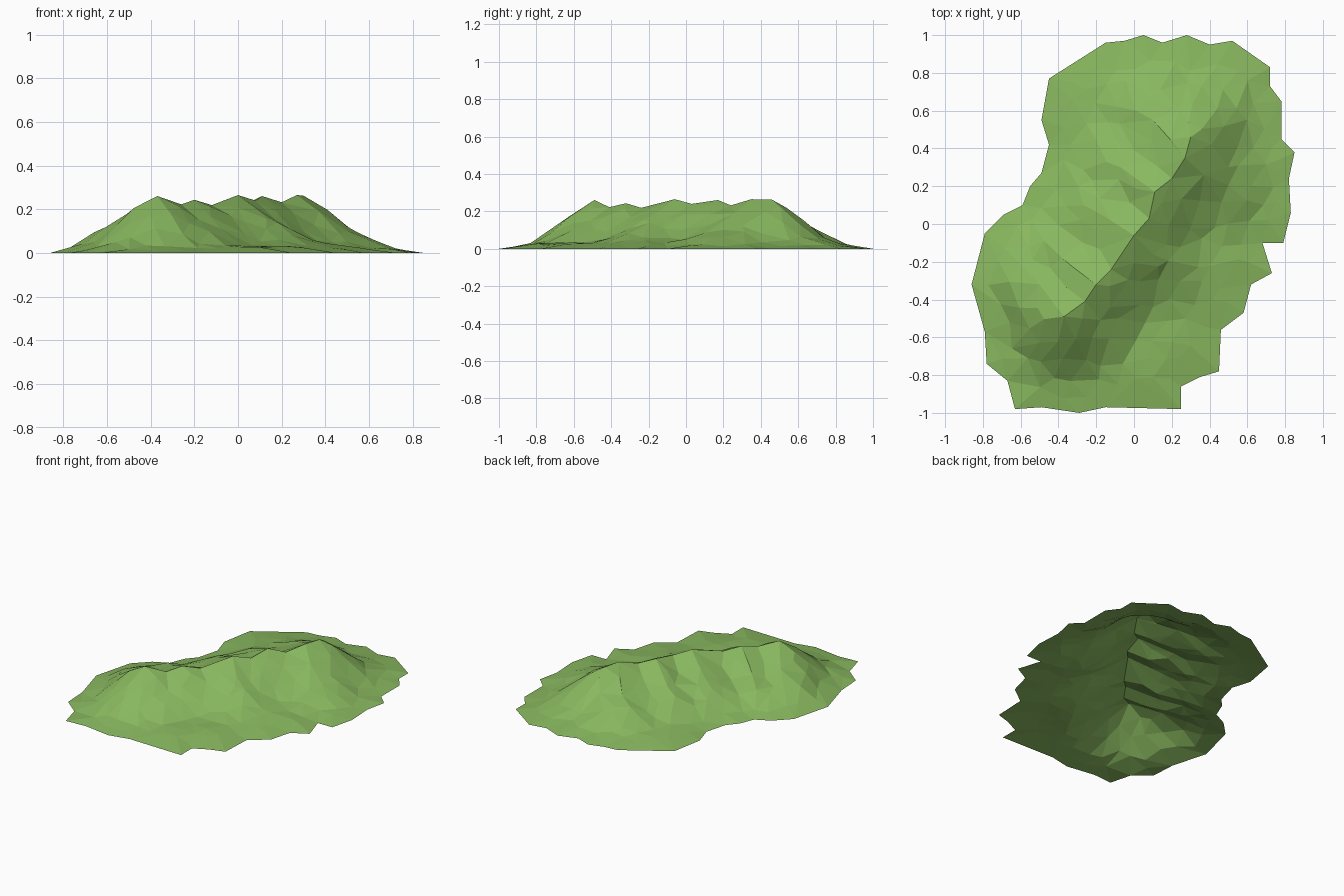
import bpy
import bmesh
import math
import random
from mathutils import Vector, geometry, noise

random.seed(4)
cube = bpy.data.objects.get("Cube")
if cube:
    bpy.data.objects.remove(cube, do_unlink=True)

# Ragged shoreline of the hill, clockwise
SHORE = [
    (-.45, .77), (-.15, .96), (-.05, .97), (.05, 1), (.15, .96), (.28, 1), (.4, .95),
    (.52, .97), (.72, .83), (.72, .73), (.78, .65), (.78, .45), (.85, .38), (.82, .24),
    (.83, .06), (.79, -.1), (.68, -.1), (.73, -.26), (.62, -.32), (.58, -.47),
    (.46, -.56), (.45, -.78), (.35, -.81), (.25, -.86), (.25, -.98), (-.15, -.97),
    (-.29, -1), (-.49, -.97), (-.63, -.98), (-.67, -.83), (-.78, -.74), (-.79, -.57),
    (-.86, -.32), (-.79, -.05), (-.69, .05), (-.59, .1), (-.55, .2), (-.49, .27),
    (-.45, .42), (-.49, .55)]

# Crest line, alternating peaks and saddles
CREST = [
    (-.37, -.49, .26), (-.26, -.41, .215), (-.2, -.32, .24), (-.12, -.24, .21),
    (0, -.06, .265), (.08, .03, .235), (.11, .17, .26), (.2, .24, .23),
    (.27, .35, .265), (.3, .46, .262)]
# Ribs that run down from the peaks, with gullies between them
RIBS = [(0, (-.5, -.32)), (2, (-.38, -.18)), (4, (-.19, .06)), (6, (-.07, .3)),
        (8, (.1, .55)), (8, (.37, .26)), (4, (.1, -.16))]
APRON = .032
SPACING = .105

shore = [Vector(p) for p in reversed(SHORE)]
crest = [Vector(p) for p in CREST]
ribs = [(crest[i], Vector((*end, crest[i].z * .52))) for i, end in RIBS]
samples = [a.lerp(b, i / 4) for a, b in list(zip(crest, crest[1:])) + ribs for i in range(5)]


def shore_distance(p):
    best = 9.0
    for a, b in zip(shore, shore[1:] + shore[:1]):
        t = max(0, min(1, (p - a).dot(b - a) / (b - a).length_squared))
        best = min(best, (p - a.lerp(b, t)).length)
    return best


def falloff(t):
    t = min(t, 1)
    return .5 * (1 - t) + .25 * (1 + math.cos(math.pi * t))


def height(p):
    """Narrow ribbed ridge on a thin apron."""
    rim = min(1, shore_distance(p) / .2)
    body = 0
    for s in samples:
        offset = p - s.xy
        d = offset.length
        side = (.8 * offset.x - .6 * offset.y) / d if d > .001 else 0
        reach = .355 - .03 * max(0, -side)
        body = max(body, s.z * falloff(d / reach))
    flank = min(1, 8 * max(0, .26 - body)) * min(1, body * 9 + .3)
    rough = noise.noise(Vector((p.x * 7, p.y * 7, 3))) * .02 * flank
    return max(0, (APRON + rough) * rim + body * (1 - APRON / .265) * rim ** .6)


# Points: shoreline, crest, rib ends and a jittered grid between them
points = list(shore)
first = len(points)
anchors = crest + [end for _, end in ribs]
points += [a.xy for a in anchors]
links = [(first + i, first + i + 1) for i in range(len(crest) - 1)]
links += [(first + RIBS[k][0], first + len(crest) + k) for k in range(len(RIBS))]
steps = int(1 / SPACING) + 1
for i in range(-steps, steps + 1):
    for j in range(-steps, steps + 1):
        p = Vector((i + .5 * (j % 2) + random.uniform(-.28, .28),
                    j + random.uniform(-.28, .28))) * SPACING
        clear = min((p - a.xy).length for a in anchors)
        if shore_distance(p) > .06 and clear > .065:
            points.append(p)

flat, _, faces, _, _, _ = geometry.delaunay_2d_cdt(
    points, links, [list(range(len(shore)))], 1, 1e-5)

# Raise the flat triangles into an open shell
bm = bmesh.new()
verts = [bm.verts.new((p.x, p.y, height(p))) for p in flat]
for f in faces:
    face = bm.faces.new([verts[i] for i in f])
    face.normal_update()
    if face.normal.z < 0:
        face.normal_flip()
bmesh.ops.delete(bm, geom=[v for v in bm.verts if not v.link_faces], context='VERTS')
bmesh.ops.triangulate(bm, faces=bm.faces[:])
mesh = bpy.data.meshes.new("grassy_hill")
bm.to_mesh(mesh)
bm.free()

# Grass colour
grass = bpy.data.materials.new("grass_green")
grass.use_nodes = True
colour = (.25, .48, .115, 1)
grass.diffuse_color = colour
grass.node_tree.nodes["Principled BSDF"].inputs["Base Color"].default_value = colour
mesh.materials.append(grass)

hill = bpy.data.objects.new("grassy_hill", mesh)
bpy.context.collection.objects.link(hill)
